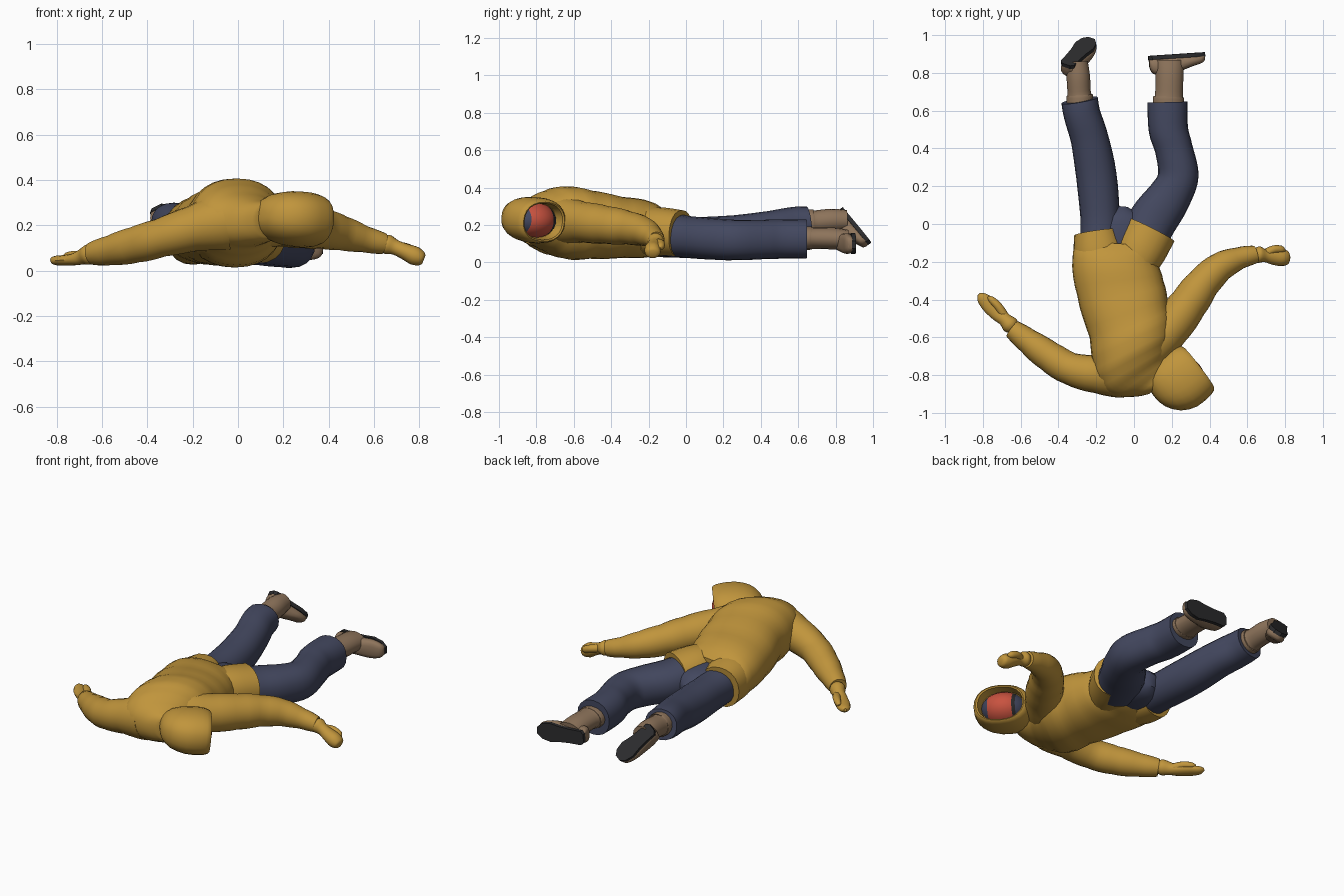
import bpy, bmesh, math
from mathutils import Vector, Matrix

if "Cube" in bpy.data.objects:
    bpy.data.objects.remove(bpy.data.objects["Cube"])

def material(name, rgb):
    m = bpy.data.materials.new(name)
    m.diffuse_color = (*rgb, 1)
    m.use_nodes = True
    m.node_tree.nodes["Principled BSDF"].inputs["Base Color"].default_value = m.diffuse_color
    return m

YELLOW = material("mustard yellow", (0.53, 0.30, 0.045))
NAVY = material("slate navy", (0.056, 0.064, 0.115))
TAN = material("boot tan", (0.27, 0.175, 0.105))
BLACK = material("sole black", (0.025, 0.025, 0.027))
RED = material("goggle red", (0.58, 0.085, 0.05))

def finish(name, bm, *mats, angle=40):
    bmesh.ops.recalc_face_normals(bm, faces=bm.faces)
    me = bpy.data.meshes.new(name)
    bm.to_mesh(me)
    bm.free()
    for m in mats:
        me.materials.append(m)
    ob = bpy.data.objects.new(name, me)
    bpy.context.collection.objects.link(ob)
    bpy.ops.object.select_all(action='DESELECT')
    ob.select_set(True)
    bpy.context.view_layer.objects.active = ob
    bpy.ops.object.shade_smooth_by_angle(angle=math.radians(angle))
    return ob

def catmull(a, b, c, d, t):
    return 0.5 * (2 * b + (c - a) * t + (2 * a - 5 * b + 4 * c - d) * t * t
                  + (3 * b - a - 3 * c + d) * t ** 3)

def loft(name, rings, mat, steps=4, puff=0.0, sides=20, power=2.0):
    """Skin rings of (centre, width vector, height vector); puff bulges between rings."""
    dense, n = [], len(rings)
    for i in range(n - 1):
        q = [rings[max(0, min(n - 1, i + k))] for k in (-1, 0, 1, 2)]
        for s in range(steps):
            t = s / steps
            c, w, h = (catmull(*(r[k] for r in q), t) for k in range(3))
            f = 1 + puff * math.sin(math.pi * t) ** 0.6 if t else 1
            dense.append((c, w * f, h * f))
    dense.append(rings[-1])
    bm = bmesh.new()
    loops = []
    for c, w, h in dense:
        loop = []
        for k in range(sides):
            a = 2 * math.pi * k / sides
            x, y = math.cos(a), math.sin(a)
            x = math.copysign(abs(x) ** (2 / power), x)
            y = math.copysign(abs(y) ** (2 / power), y)
            loop.append(bm.verts.new(c + w * x + h * y))
        loops.append(loop)
    for p, q in zip(loops, loops[1:]):
        for k in range(sides):
            j = (k + 1) % sides
            bm.faces.new((p[k], p[j], q[j], q[k]))
    bm.faces.new(loops[0])
    bm.faces.new(loops[-1])
    return finish(name, bm, mat)

def tube(name, pts, mat, **kw):
    """Loft along a path of (x, y, z, half width[, half height])."""
    cs = [Vector(p[:3]) for p in pts]
    rings = []
    for i, p in enumerate(pts):
        t = (cs[min(i + 1, len(cs) - 1)] - cs[max(i - 1, 0)]).normalized()
        w = t.cross(Vector((0, 0, 1))).normalized()
        rings.append((cs[i], w * p[3], w.cross(t) * p[-1]))
    return loft(name, rings, mat, **kw)

# Jacket body: each ring is left x, y, right x, y, bottom z, top z
body = [(-.29, -.09, .17, -.12, .05, .27), (-.325, -.18, .125, -.20, .03, .325),
        (-.30, -.38, .155, -.30, .025, .35), (-.235, -.60, .18, -.43, .02, .385),
        (-.215, -.74, .20, -.54, .02, .405), (-.185, -.84, .19, -.63, .06, .385),
        (-.12, -.905, .18, -.70, .10, .345), (-.01, -.915, .19, -.75, .12, .31),
        (.08, -.90, .23, -.77, .14, .30)]
rings = []
for lx, ly, rx, ry, z0, z1 in body:
    l, r = Vector((lx, ly, (z0 + z1) / 2)), Vector((rx, ry, (z0 + z1) / 2))
    rings.append(((l + r) / 2, (r - l) / 2, Vector((0, 0, (z1 - z0) / 2))))
loft("jacket_body", rings, YELLOW, puff=.02, sides=28, power=2.2)

# Jacket hem, split over each thigh
tube("jacket_hem_left", [(-.16, -.26, .17, .13, .12), (-.185, -.15, .16, .135, .13),
                         (-.20, -.045, .15, .118, .125)], YELLOW, power=2.2)
tube("jacket_hem_right", [(-.01, -.25, .17, .11, .12), (.035, -.14, .165, .135, .13),
                          (.09, -.03, .155, .138, .125)], YELLOW, power=2.2)

# Sleeves
tube("sleeve_left", [(-.06, -.79, .215, .13), (-.20, -.795, .185, .10), (-.34, -.765, .145, .085),
                     (-.45, -.70, .115, .08), (-.56, -.62, .09, .066), (-.645, -.555, .075, .05)],
     YELLOW, puff=.035)
tube("sleeve_right", [(.06, -.66, .225, .13), (.19, -.55, .215, .108), (.29, -.42, .20, .10),
                      (.37, -.31, .185, .088), (.46, -.225, .165, .076), (.56, -.18, .138, .058),
                      (.645, -.16, .118, .046)], YELLOW, puff=.035)

# Mittens with a rounded cuff and thumb
tube("mitten_left", [(-.635, -.56, .075, .03), (-.655, -.535, .072, .045), (-.685, -.505, .062, .036),
                     (-.72, -.475, .05, .04, .027), (-.765, -.43, .045, .042, .024),
                     (-.805, -.39, .045, .03, .02), (-.822, -.372, .05, .008)], YELLOW, sides=14)
tube("thumb_left", [(-.69, -.48, .06, .024), (-.72, -.435, .066, .022), (-.755, -.40, .062, .018),
                    (-.772, -.385, .06, .006)], YELLOW, sides=10)
tube("mitten_right", [(.635, -.16, .12, .03), (.66, -.162, .115, .044), (.695, -.168, .102, .034),
                      (.735, -.173, .085, .042, .036), (.78, -.178, .065, .045, .042),
                      (.81, -.178, .052, .038, .032), (.82, -.178, .048, .02)], YELLOW, sides=14)
tube("thumb_right", [(.70, -.155, .105, .024), (.74, -.135, .10, .022), (.78, -.135, .085, .02),
                     (.80, -.142, .075, .007)], YELLOW, sides=10)

# Trousers: seat, legs and cuffs
tube("trouser_seat", [(-.08, -.2, .15, .17, .09), (-.07, -.08, .145, .18, .10),
                      (-.065, .03, .14, .13, .085), (-.06, .09, .135, .03, .04)], NAVY)
tube("trouser_leg_left", [(-.18, -.12, .15, .105), (-.18, .04, .138, .104), (-.20, .26, .145, .107),
                          (-.235, .45, .175, .10), (-.275, .58, .20, .097),
                          (-.288, .655, .21, .097, .09)], NAVY, puff=.008, power=2.2)
tube("trouser_leg_right", [(.03, -.12, .15, .12), (.10, .02, .135, .128, .112),
                           (.19, .15, .125, .115, .11), (.235, .26, .12, .107, .108),
                           (.21, .40, .122, .10, .105), (.182, .50, .125, .104, .105),
                           (.178, .645, .125, .106, .104)], NAVY, puff=.008, power=2.2)

# Boot shafts with a top band
tube("boot_shaft_left", [(-.286, .62, .213, .07), (-.287, .68, .214, .07), (-.29, .69, .216, .062),
                         (-.295, .78, .225, .062), (-.30, .86, .225, .055)], TAN, sides=16)
tube("boot_shaft_right", [(.182, .62, .13, .082, .062), (.183, .67, .13, .082, .062),
                          (.185, .68, .13, .074, .058), (.188, .79, .128, .074, .058),
                          (.188, .865, .122, .078, .052)], TAN, sides=16)

def foot(side, heel, toe, normal):
    """Boot foot in a frame: X heel to toe, Z from the sole up into the boot."""
    heel, toe = Vector(heel), Vector(toe)
    x = (toe - heel).normalized()
    z = -Vector(normal)
    z = (z - x * z.dot(x)).normalized()
    y = z.cross(x)
    L = (toe - heel).length
    rings = []
    for f, w, h in ((.01, .03, .05), (.07, .044, .085), (.3, .046, .10), (.5, .05, .085),
                    (.75, .055, .06), (.93, .042, .045), (.99, .022, .03)):
        rings.append((heel + x * f * L + z * (.012 + h / 2), y * w, z * h / 2))
    loft("boot_upper_" + side, rings, TAN, steps=3, sides=16, power=2.6)
    outline = [(0, .025), (.06, .042), (.3, .042), (.5, .046), (.72, .056), (.9, .045), (1, .02)]
    outline += [(f, -w) for f, w in reversed(outline)]
    bm = bmesh.new()
    base = bm.faces.new([bm.verts.new(heel + x * f * L + y * w) for f, w in outline])
    top = bmesh.ops.extrude_face_region(bm, geom=[base])
    bmesh.ops.translate(bm, vec=z * .022, verts=[v for v in top["geom"] if isinstance(v, bmesh.types.BMVert)])
    finish("boot_sole_" + side, bm, BLACK)

foot("left", (-.36, .845, .285), (-.225, .985, .115), (-.05, .76, .64))
foot("right", (.075, .89, .115), (.375, .91, .095), (0, 1, 0))

# Head frame: U to the crown, F out of the face, W across
C = Vector((.24, -.83, .23))
U = Vector((.6, -.78, .03)).normalized()
F = Vector((.78, .6, -.10))
F = (F - U * F.dot(U)).normalized()
W = U.cross(F)

# Hood: rings from the back of the head to the rim, then folded inside
hood = [(-.155, .03, .02, -.02), (-.14, .085, .06, -.02), (-.09, .14, .10, -.01), (-.01, .165, .12, 0),
        (.07, .163, .122, 0), (.115, .148, .112, .004), (.118, .128, .098, .004), (.06, .12, .09, 0)]
loft("hood", [(C + F * f + U * o, U * u, W * w) for f, u, w, o in hood], YELLOW,
     steps=2, sides=24, power=2.3)

# Masked head with a goggle band
bm = bmesh.new()
bmesh.ops.create_uvsphere(bm, u_segments=32, v_segments=20, radius=1)
for f in bm.faces:
    m = f.calc_center_median()
    if m.y > .2 and -.42 < m.z < .56:
        f.material_index = 1
    elif m.y > .5 and -.6 < m.z < -.42:
        f.material_index = 2
frame = Matrix((W * .102, F * .137, U * .135)).transposed().to_4x4()
bmesh.ops.transform(bm, matrix=Matrix.Translation(C) @ frame, verts=bm.verts)
finish("masked_head", bm, NAVY, RED, BLACK)
